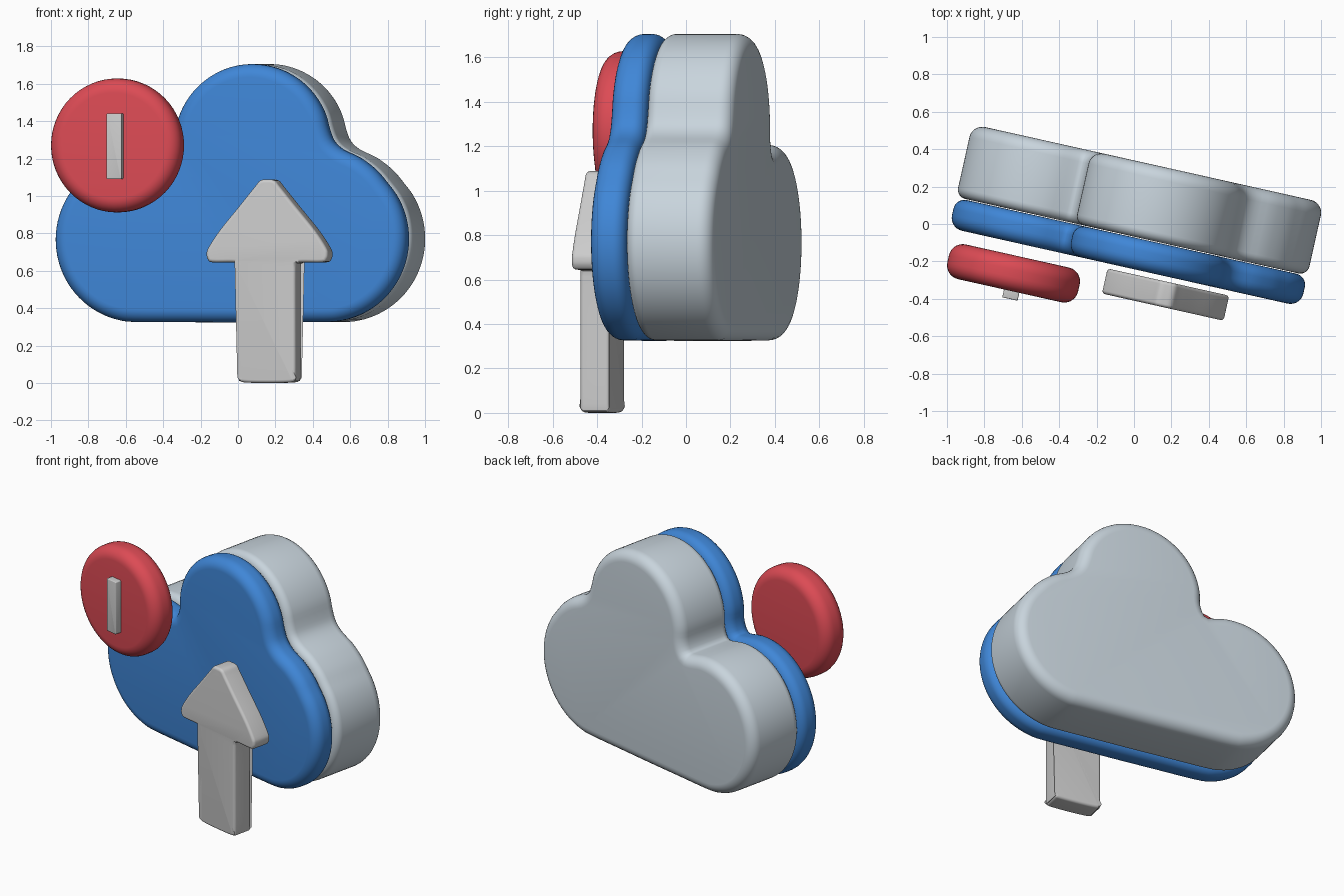
import bpy, bmesh
from math import sin, cos, radians, pi

if "Cube" in bpy.data.objects:
    bpy.data.objects.remove(bpy.data.objects["Cube"])

TURN = radians(-12.6)   # the whole model is turned about z


def arc(cx, cz, r, a0, a1, n):
    """Points along an arc, angles in degrees."""
    return [(cx + r * cos(radians(a0 + (a1 - a0) * i / n)),
             cz + r * sin(radians(a0 + (a1 - a0) * i / n))) for i in range(n + 1)]


def smooth_loop(pts, steps=5):
    """Closed Catmull-Rom curve through sparse points."""
    out, n = [], len(pts)
    for i in range(n):
        p = [pts[(i + k - 1) % n] for k in range(4)]
        for s in range(steps):
            t = s / steps
            out.append(tuple(0.5 * (2 * p[1][k] + (p[2][k] - p[0][k]) * t
                       + (2 * p[0][k] - 5 * p[1][k] + 4 * p[2][k] - p[3][k]) * t * t
                       + (3 * p[1][k] - p[0][k] - 3 * p[2][k] + p[3][k]) * t ** 3)
                       for k in range(2)))
    return out


def slab(name, outline, front, back, bevel_f, bevel_b, color=None, segs=7):
    """Upright plate from an (x, z) outline with rounded front and back rims."""
    n = len(outline)
    area = sum(outline[i - 1][0] * outline[i][1] - outline[i][0] * outline[i - 1][1]
               for i in range(n))
    side = 1 if area > 0 else -1
    normals = []
    for i in range(n):
        a, b = outline[i - 1], outline[(i + 1) % n]
        dx, dz = b[0] - a[0], b[1] - a[1]
        length = (dx * dx + dz * dz) ** 0.5
        normals.append((side * dz / length, -side * dx / length))
    rim = []
    for i in range(segs + 1):
        a = pi / 2 * i / segs
        rim.append((bevel_f * (1 - sin(a)), front + bevel_f * (1 - cos(a))))
    for i in range(segs + 1):
        a = pi / 2 * i / segs
        rim.append((bevel_b * (1 - cos(a)), back - bevel_b * (1 - sin(a))))
    bm = bmesh.new()
    rings = [[bm.verts.new((p[0] - q[0] * inset, y, p[1] - q[1] * inset))
              for p, q in zip(outline, normals)] for inset, y in rim]
    for r0, r1 in zip(rings, rings[1:]):
        for i in range(n):
            bm.faces.new((r0[i - 1], r0[i], r1[i], r1[i - 1]))
    bm.faces.new(rings[0])
    bm.faces.new(rings[-1])
    bmesh.ops.recalc_face_normals(bm, faces=bm.faces)
    mesh = bpy.data.meshes.new(name)
    bm.to_mesh(mesh)
    bm.free()
    obj = bpy.data.objects.new(name, mesh)
    bpy.context.collection.objects.link(obj)
    obj.rotation_euler.z = TURN
    if color:
        mat = bpy.data.materials.new(name + "_color")
        mat.diffuse_color = (*color, 1)
        mat.use_nodes = True
        mat.node_tree.nodes["Principled BSDF"].inputs["Base Color"].default_value = mat.diffuse_color
        mesh.materials.append(mat)
    bpy.ops.object.select_all(action='DESELECT')
    obj.select_set(True)
    bpy.context.view_layer.objects.active = obj
    bpy.ops.object.shade_smooth_by_angle(angle=radians(35))
    return obj


# cloud outline: left lobe, top lobe, soft right shoulder, right lobe
cloud = (arc(-0.52, 0.766, 0.44, 270, 72, 16)
         + [(-0.335, 1.185)]
         + arc(0.115, 1.28, 0.425, 184, 10, 15)
         + [(0.56, 1.292), (0.612, 1.247), (0.705, 1.203), (0.79, 1.138)]
         + arc(0.52, 0.771, 0.445, 43, -90, 12)
         + [(0.26, 0.325), (0.0, 0.324), (-0.26, 0.325)])
cloud = smooth_loop(cloud, 3)
slab("cloud_body", cloud, -0.066, 0.332, 0.05, 0.07, (0.58, 0.66, 0.72))
slab("cloud_front_plate", cloud, -0.236, -0.07, 0.07, 0.06, (0.05, 0.24, 0.68))

# upward arrow, mirrored half outline
half = [(0.04, 1.082), (0.072, 1.045), (0.158, 0.94), (0.26, 0.817), (0.322, 0.725),
        (0.333, 0.69), (0.326, 0.66), (0.300, 0.645), (0.19, 0.645), (0.165, 0.638),
        (0.157, 0.615), (0.157, 0.3), (0.157, 0.04), (0.15, 0.014), (0.125, 0.003)]
arrow = [(0.247 + x, z) for x, z in [(0, 1.088)] + half]
arrow += [(0.247, 0.0)] + [(0.247 - x, z) for x, z in reversed(half)]
slab("upload_arrow", smooth_loop(arrow, 4), -0.40, -0.263, 0.018, 0.018)

# round badge with a plain raised bar
slab("badge_disc", arc(-0.571, 1.27, 0.358, 0, 354.375, 63), -0.493, -0.303,
     0.075, 0.075, (0.72, 0.07, 0.09))
bar = []
for x, z, a in ((-0.525, 1.435, 0), (-0.595, 1.435, 90),
                (-0.595, 1.097, 180), (-0.525, 1.097, 270)):
    bar += arc(x, z, 0.007, a, a + 90, 4)
slab("badge_bar", bar, -0.536, -0.47, 0.005, 0.005, None, 3)
